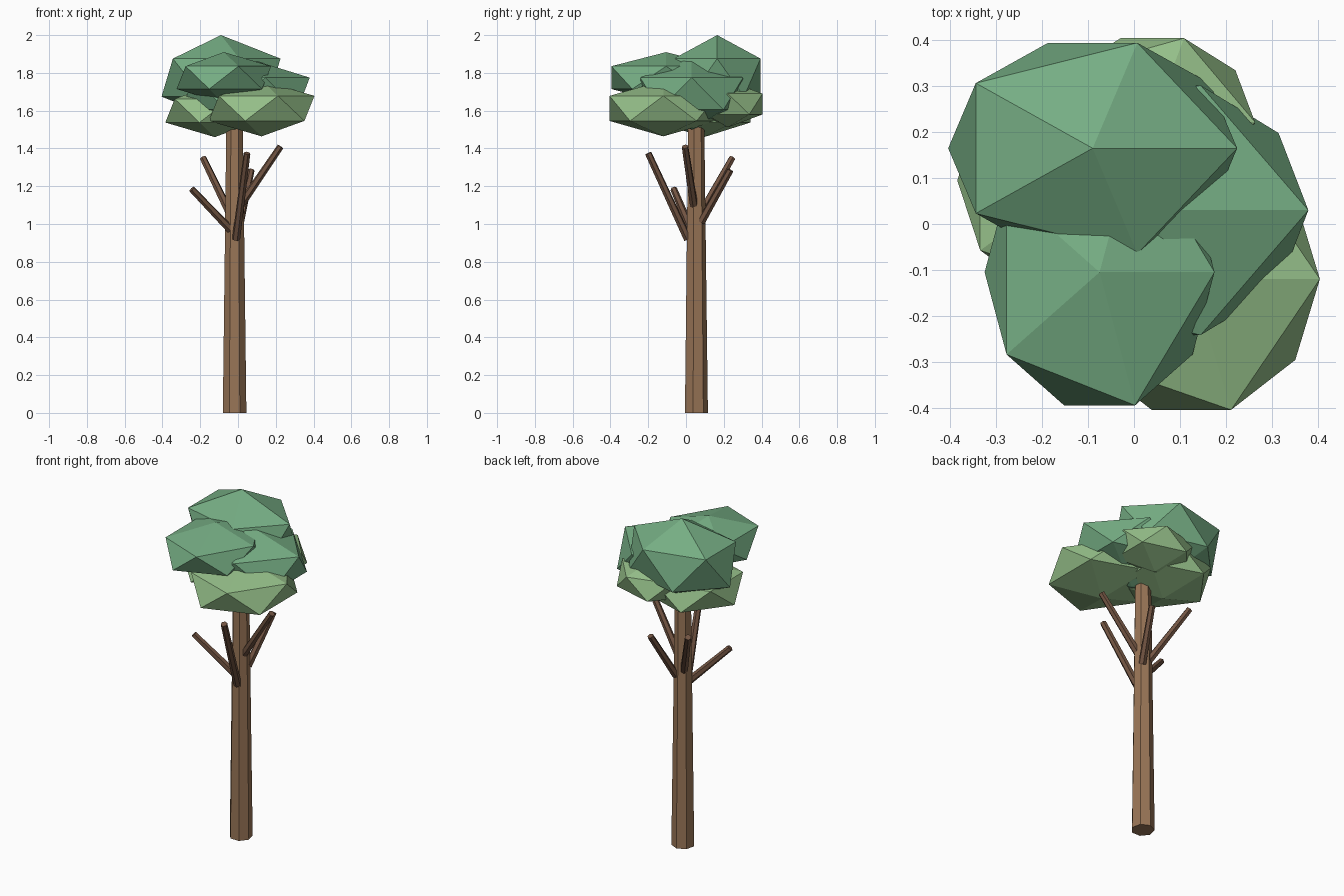
import bpy
from mathutils import Vector

if "Cube" in bpy.data.objects:
    bpy.data.objects.remove(bpy.data.objects["Cube"])


def material(name, rgb):
    m = bpy.data.materials.new(name)
    m.diffuse_color = (*rgb, 1)
    m.use_nodes = True
    m.node_tree.nodes["Principled BSDF"].inputs["Base Color"].default_value = m.diffuse_color
    return m


bark = material("bark", (0.32, 0.18, 0.095))
branch_bark = material("branch_bark", (0.17, 0.09, 0.055))
dark_leaf = material("dark_leaf", (0.18, 0.42, 0.23))
light_leaf = material("light_leaf", (0.30, 0.52, 0.25))


def limb(name, start, end, r1, r2, sides, mat):
    """Tapered flat-sided limb from start to end."""
    a, b = Vector(start), Vector(end)
    d = b - a
    bpy.ops.mesh.primitive_cone_add(vertices=sides, radius1=r1, radius2=r2,
                                    depth=d.length, location=(a + b) / 2)
    o = bpy.context.object
    o.name = name
    # keep the trunk's native facing, tilt only the branches
    if d.xy.length > 1e-6:
        o.rotation_euler = d.to_track_quat('Z', 'Y').to_euler()
    o.data.materials.append(mat)


def leaf_clump(name, centre, radii, mat):
    """Squashed icosahedron of foliage."""
    bpy.ops.mesh.primitive_ico_sphere_add(subdivisions=1, radius=1, location=centre)
    o = bpy.context.object
    o.name = name
    o.scale = radii
    bpy.ops.object.transform_apply(location=False, rotation=False, scale=True)
    o.data.materials.append(mat)


# Trunk
limb("trunk", (-0.018, 0.052, 0), (-0.018, 0.052, 1.6), 0.064, 0.044, 7, bark)

# Bare branches below the crown
branches = [
    ((-0.03, 0.03, 0.96), (-0.245, -0.065, 1.185)),
    ((-0.04, 0.075, 1.05), (-0.185, 0.245, 1.35)),
    ((-0.01, 0.01, 0.92), (0.048, -0.2, 1.375)),
    ((0.0, 0.045, 1.08), (0.225, -0.005, 1.41)),
    ((0.01, 0.08, 1.01), (0.07, 0.235, 1.285)),
]
for i, (a, b) in enumerate(branches):
    limb(f"branch_{i + 1}", a, b, 0.022, 0.018, 6, branch_bark)

# Crown: dark upper clumps, light lower clumps
clumps = [
    ("top_clump", (-0.09, 0.165, 1.775), (0.352, 0.27, 0.225), dark_leaf),
    ("front_upper_clump", (-0.075, -0.105, 1.775), (0.28, 0.341, 0.135), dark_leaf),
    ("right_upper_clump", (0.04, 0.03, 1.69), (0.38, 0.32, 0.19), dark_leaf),
    ("front_lower_clump", (0.125, -0.12, 1.612), (0.313, 0.335, 0.148), light_leaf),
    ("left_lower_clump", (-0.123, 0.095, 1.6), (0.293, 0.29, 0.14), light_leaf),
    ("back_lower_clump", (0.04, 0.222, 1.635), (0.25, 0.215, 0.123), light_leaf),
]
for c in clumps:
    leaf_clump(*c)
